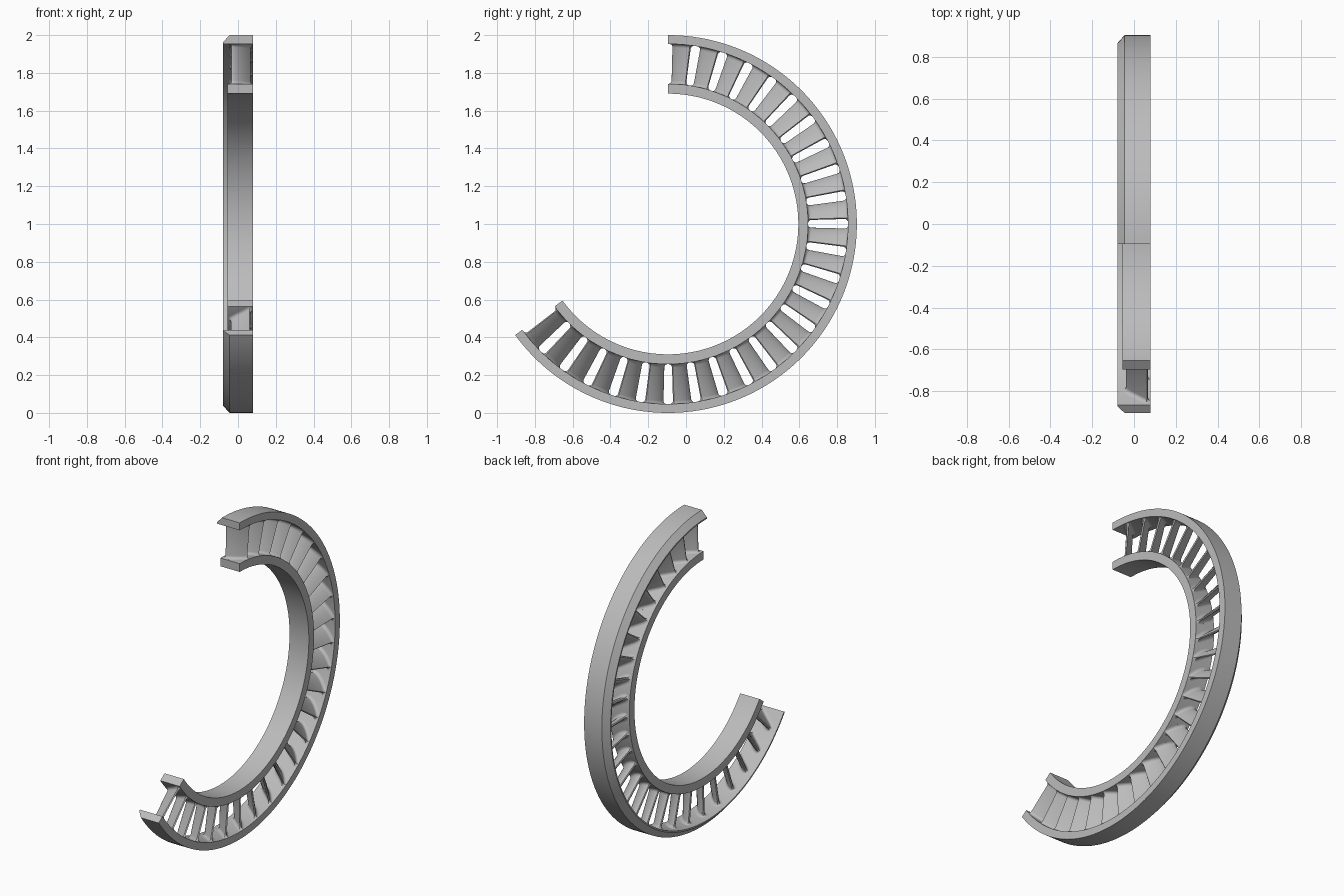
import bpy, bmesh, math
from mathutils import Vector

cube = bpy.data.objects.get("Cube")
if cube:
    bpy.data.objects.remove(cube)

CENTRE_Y, CENTRE_Z = -0.0955, 1.0
START, SWEEP = math.radians(90), math.radians(234)
BLADES = 26
R_IN, R_OUT = 0.742, 0.953      # flow passage between the two rings
FILLET = 0.018

metal = bpy.data.materials.new("plain grey metal")
metal.use_nodes = True
grey = (0.5, 0.5, 0.5, 1)
metal.diffuse_color = grey
metal.node_tree.nodes["Principled BSDF"].inputs["Base Color"].default_value = grey


def polar(x, r, angle):
    return Vector((x, CENTRE_Y + r * math.cos(angle), CENTRE_Z + r * math.sin(angle)))


def loft(bm, sections):
    """Skin a list of closed sections and cap both ends."""
    rows = [[bm.verts.new(p) for p in s] for s in sections]
    n = len(rows[0])
    for a, b in zip(rows, rows[1:]):
        for i in range(n):
            j = (i + 1) % n
            bm.faces.new((a[i], a[j], b[j], b[i]))
    bm.faces.new(rows[0])
    bm.faces.new(rows[-1])


def finish(bm, name):
    bmesh.ops.recalc_face_normals(bm, faces=bm.faces)
    mesh = bpy.data.meshes.new(name)
    bm.to_mesh(mesh)
    bm.free()
    mesh.materials.append(metal)
    ob = bpy.data.objects.new(name, mesh)
    bpy.context.collection.objects.link(ob)
    bpy.ops.object.select_all(action='DESELECT')
    ob.select_set(True)
    bpy.context.view_layer.objects.active = ob
    bpy.ops.object.shade_smooth_by_angle(angle=math.radians(30))


def ring(name, profile, steps=156):
    bm = bmesh.new()
    loft(bm, [[polar(x, r, START - SWEEP * k / steps) for x, r in profile]
              for k in range(steps + 1)])
    finish(bm, name)


# Outer band with a bevelled knife edge, and the narrower inner band
ring("outer_ring", [(-0.079, R_OUT), (-0.079, 0.962), (-0.045, 1.0),
                    (0.079, 1.0), (0.079, R_OUT)])
ring("inner_ring", [(-0.056, 0.69), (-0.056, R_IN), (0.079, R_IN), (0.079, 0.69)])


def camber(u):
    """Blade centre line: axial at the nose, turning sideways at the tail."""
    return Vector((-0.036 + 0.1 * u, -0.04 + 0.08 * (0.65 * u + 0.35 * u * u)))


def blade_outline(steps=10):
    """Airfoil points with their outward normals, as (x, sideways)."""
    sides = ([], [])
    for k in range(steps + 1):
        u = (1 - math.cos(math.pi * k / steps)) / 2
        t = (camber(u + 0.01) - camber(u - 0.01)).normalized()
        normal = Vector((-t.y, t.x))
        half = 0.004 + 0.022 * math.sqrt(u) * (1 - u)
        for side, sign in zip(sides, (1, -1)):
            out = normal * sign
            if k == 0:
                out = (out - t).normalized()
            if k == steps:
                out = (out + t).normalized()
            side.append((camber(u) + normal * sign * half, out))
    return sides[0] + sides[1][::-1]


def flare(d):
    """Fillet growth at distance d from a ring wall."""
    if d >= FILLET:
        return 0.0
    d = max(d, 0.0)
    return FILLET - math.sqrt(FILLET ** 2 - (FILLET - d) ** 2)


# Radial stations, packed close to both walls for the fillets
near = [-0.005, 0.0, 0.001, 0.003, 0.007, 0.012, FILLET]
stations = [R_IN + d for d in near] + [R_OUT - d for d in reversed(near)]
outline = blade_outline()

bm = bmesh.new()
for b in range(BLADES):
    mid = START - SWEEP * (b + 0.5) / BLADES
    sections = []
    for r in stations:
        grow = flare(min(r - R_IN, R_OUT - r))
        section = []
        for p, out in outline:
            q = p + out * grow
            x = min(max(q.x, -0.055), 0.078)
            side = p.y / 0.85 + out.y * grow / r
            limit = SWEEP / BLADES / 2
            section.append(polar(x, r, mid - min(max(side, -limit), limit)))
        sections.append(section)
    loft(bm, sections)
finish(bm, "blades")
